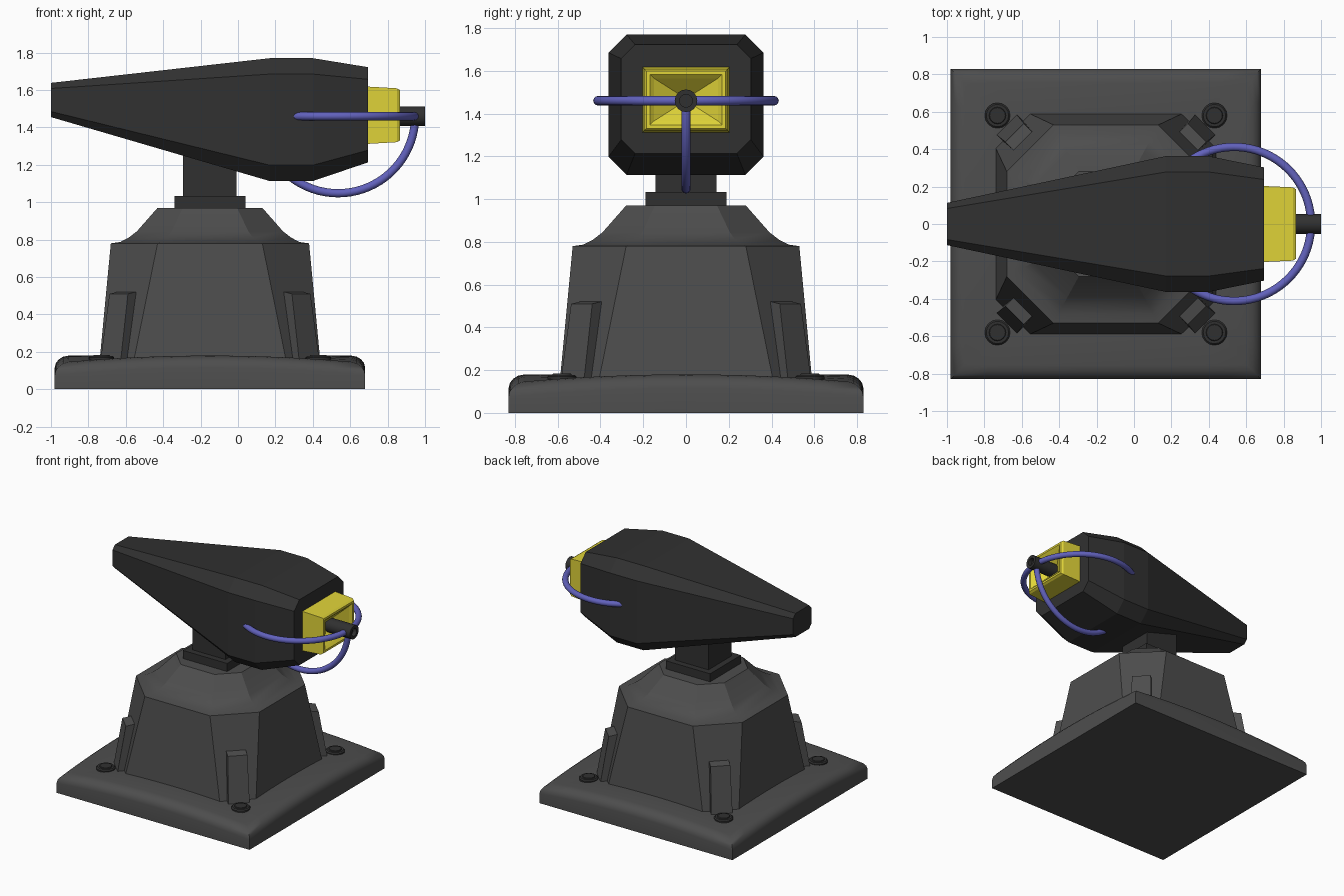
import bpy, bmesh, math
from mathutils import Vector

if "Cube" in bpy.data.objects:
    bpy.data.objects.remove(bpy.data.objects["Cube"])

CX = -0.15          # centre of the pedestal
CZ = 1.465          # axis height of the nozzle


def material(name, rgb):
    m = bpy.data.materials.new(name)
    m.diffuse_color = (*rgb, 1)
    m.use_nodes = True
    m.node_tree.nodes["Principled BSDF"].inputs["Base Color"].default_value = m.diffuse_color
    return m


STONE = material("base_grey", (0.075, 0.075, 0.075))
DARK = material("dark_grey", (0.03, 0.03, 0.03))
YELLOW = material("yellow", (0.75, 0.66, 0.04))
BLUE = material("blue", (0.12, 0.12, 0.5))


def loft(name, rings, mat, angle=None):
    """Skin a list of equal-length point rings and cap both ends."""
    bm = bmesh.new()
    vr = [[bm.verts.new(p) for p in r] for r in rings]
    for a, b in zip(vr, vr[1:]):
        for i in range(len(a)):
            j = (i + 1) % len(a)
            bm.faces.new((a[i], a[j], b[j], b[i]))
    bm.faces.new(vr[0])
    bm.faces.new(vr[-1])
    bmesh.ops.recalc_face_normals(bm, faces=bm.faces)
    me = bpy.data.meshes.new(name)
    bm.to_mesh(me)
    bm.free()
    ob = bpy.data.objects.new(name, me)
    bpy.context.collection.objects.link(ob)
    me.materials.append(mat)
    if angle:
        bpy.ops.object.select_all(action='DESELECT')
        ob.select_set(True)
        bpy.context.view_layer.objects.active = ob
        bpy.ops.object.shade_smooth_by_angle(angle=math.radians(angle))
    return ob


def octagon(a, b, c):
    """Rectangle of half sizes a, b with corners cut by c."""
    return [(a, b - c), (a - c, b), (c - a, b), (-a, b - c),
            (-a, c - b), (c - a, -b), (a - c, -b), (a, c - b)]


def rect(a, b):
    return [(a, b), (-a, b), (-a, -b), (a, -b)]


def circle(r, n=16):
    return [(r * math.cos(2 * math.pi * i / n), r * math.sin(2 * math.pi * i / n)) for i in range(n)]


def at_z(pts, z, cx=CX, cy=0):
    return [(cx + x, cy + y, z) for x, y in pts]


def at_x(pts, x, cz=CZ):
    return [(x, y, cz + z) for y, z in pts]


# base plate: rounded rim, corners drooping
def plate_ring(h, z, droop=0.04, n=10):
    pts = []
    for k in range(4):
        for i in range(n):
            x, y = h, -h + 2 * h * i / n
            for _ in range(k):
                x, y = -y, x
            u = min(abs(x), abs(y)) / 0.83
            pts.append((CX + x, y, z - droop * u * u))
    return pts


profile = [(0.83, 0.115), (0.824, 0.14), (0.808, 0.16), (0.785, 0.174), (0.755, 0.18), (0.6, 0.18), (0.4, 0.18)]
loft("base_plate", [plate_ring(0.83, 0, 0)] + [plate_ring(h, z) for h, z in profile], STONE, 40)

# tower: chamfered block with a concave shoulder (half size, chamfer, height)
tower = [(0.592, 0.18, 0.13), (0.53, 0.25, 0.78)]
shoulder = [(0.53, 0.25, 0.78), (0.48, 0.225, 0.787), (0.435, 0.205, 0.81), (0.39, 0.185, 0.845),
            (0.28, 0.135, 0.97)]
loft("tower", [at_z(octagon(h, h, c), z) for h, c, z in tower + shoulder[1:]], STONE, 25)

# corner ribs and bolts
for k in range(4):
    a = math.radians(45 + 90 * k)
    rad, tan = Vector((math.cos(a), math.sin(a), 0)), Vector((-math.sin(a), math.cos(a), 0))

    def rib_ring(r0, r1, w, z0, z1):
        return [Vector((CX, 0, z)) + rad * r + tan * t
                for r, t, z in ((r0, -w, z0), (r1, -w, z1), (r1, w, z1), (r0, w, z0))]
    loft("corner_rib", [rib_ring(0.55, 0.757, 0.077, 0.12, 0.12),
                        rib_ring(0.55, 0.69, 0.07, 0.535, 0.51)], STONE)
    bx, by = CX + math.copysign(0.58, rad.x), math.copysign(0.58, rad.y)
    loft("bolt", [at_z(circle(r), z, bx, by) for r, z in
                  ((0.068, 0.13), (0.068, 0.17), (0.06, 0.178), (0.045, 0.178), (0.042, 0.184))], DARK, 30)

# neck
loft("neck_collar", [at_z(rect(0.19, 0.19), z) for z in (0.96, 1.033)], DARK)
loft("neck_post", [at_z(rect(0.143, 0.143), z) for z in (1.02, 1.35)], DARK)

# head: chamfered sections along x (x, half width, bottom, top, chamfer)
head = [(-1.0, 0.113, 1.455, 1.638, 0.03), (0.17, 0.363, 1.113, 1.77, 0.085),
        (0.40, 0.363, 1.113, 1.77, 0.085), (0.695, 0.303, 1.213, 1.722, 0.065)]
loft("head", [at_x(octagon(w, (t - b) / 2, c), x, (b + t) / 2) for x, w, b, t, c in head], DARK)

# yellow muzzle with a funnel recess
muzzle = [(0.66, 0.203, 0.153), (0.695, 0.203, 0.153), (0.85, 0.196, 0.144), (0.866, 0.185, 0.134),
          (0.866, 0.168, 0.118), (0.85, 0.15, 0.10), (0.78, 0.04, 0.03)]
loft("muzzle", [at_x(rect(w, h), x) for x, w, h in muzzle], YELLOW)

# nozzle rod with a bored tip
loft("nozzle", [at_x(circle(r), x, 1.46) for x, r in
                ((0.76, 0.053), (1.0, 0.053), (1.0, 0.03), (0.97, 0.03))], DARK, 30)


# bent hoses from nozzle to head: two sideways, one below
def hose(name, direction, sweep, R=0.412, r=0.022, n=28):
    d = Vector(direction)
    side = Vector((1, 0, 0)).cross(d)
    rings = []
    for i in range(n + 1):
        t = math.radians(sweep) * i / n
        out = Vector((math.cos(t), 0, 0)) + d * math.sin(t)
        c = Vector((0.535, 0, 1.46)) + out * R
        rings.append([c + out * p + side * q for p, q in circle(r, 12)])
    loft(name, rings, BLUE, 40)


hose("hose_left", (0, -1, 0), 127)
hose("hose_right", (0, 1, 0), 127)
hose("hose_lower", (0, 0, -1), 133)
